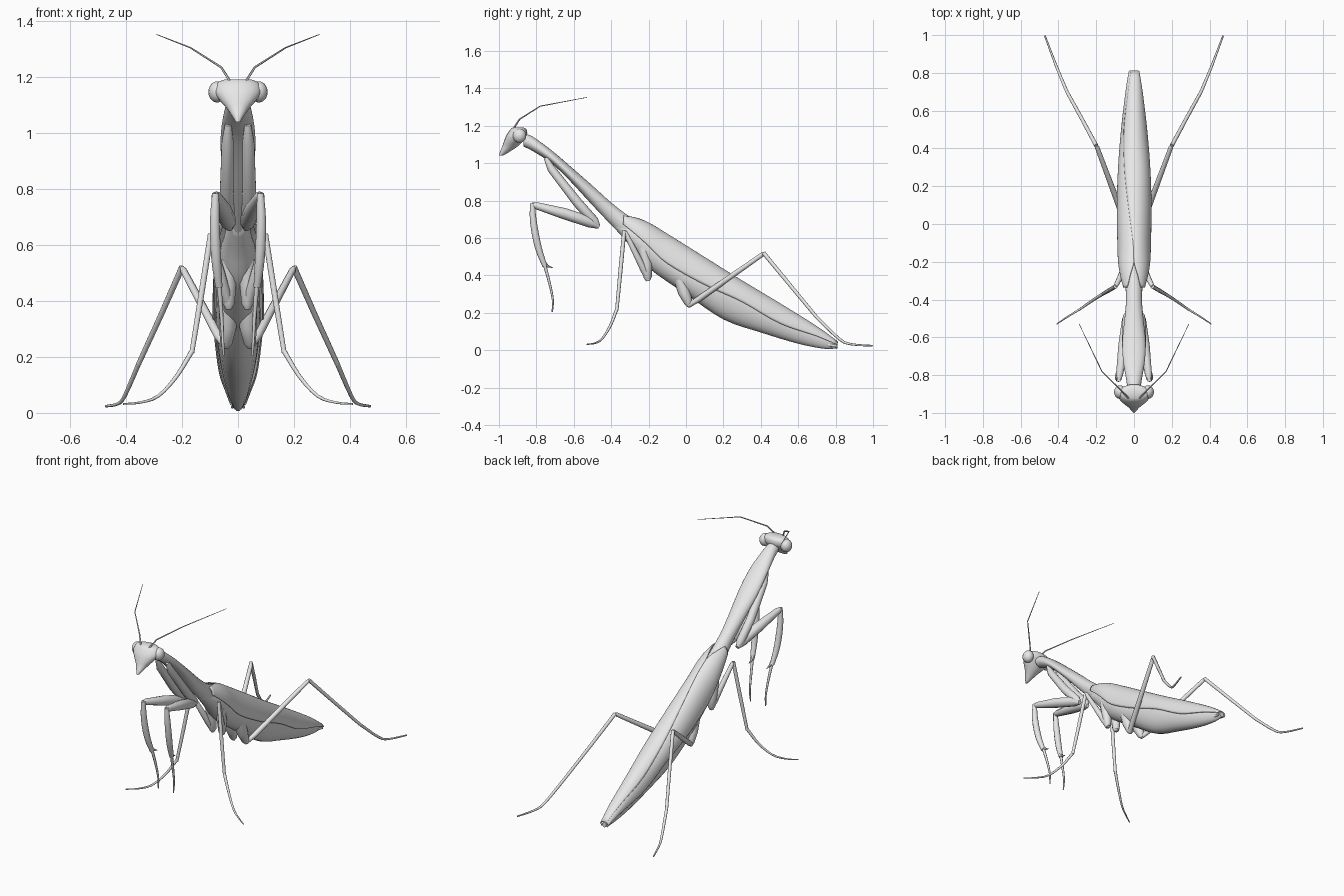
import bpy
import bmesh
from math import sin, cos, pi, acos
from mathutils import Vector

cube = bpy.data.objects.get("Cube")
if cube:
    bpy.data.objects.remove(cube, do_unlink=True)

grey = bpy.data.materials.new("plain_grey")
grey.use_nodes = True
grey.diffuse_color = (0.8, 0.8, 0.8, 1)
grey.node_tree.nodes["Principled BSDF"].inputs["Base Color"].default_value = grey.diffuse_color


def smooth(rows, steps=4):
    """Catmull-Rom interpolation through rows of equal length."""
    pts = [Vector(r) for r in rows]
    pts = [2 * pts[0] - pts[1]] + pts + [2 * pts[-1] - pts[-2]]
    out = []
    for a, b, c, d in zip(pts, pts[1:], pts[2:], pts[3:]):
        for i in range(steps):
            t = i / steps
            out.append(b + (c - a) * (t / 2) + (2 * a - 5 * b + 4 * c - d) * (t * t / 2)
                       + (3 * b - a - 3 * c + d) * (t ** 3 / 2))
    return out + [pts[-2]]


def skin(bm, rings, closed=True):
    """Bridge consecutive rings of points, capping the ends of closed ones."""
    rows = [[bm.verts.new(p) for p in ring] for ring in rings]
    count = len(rows[0])
    for a, b in zip(rows, rows[1:]):
        for i in range(count if closed else count - 1):
            j = (i + 1) % count
            bm.faces.new((a[i], a[j], b[j], b[i]))
    if closed:
        bm.faces.new(rows[0][::-1])
        bm.faces.new(rows[-1])


def tube(bm, path, radii, side=1, sides=10):
    """Tapered round tube along a path."""
    pts = [Vector((p[0] * side, p[1], p[2])) for p in path]
    rings = []
    for i, p in enumerate(pts):
        axis = (pts[min(i + 1, len(pts) - 1)] - pts[max(i - 1, 0)]).normalized()
        u = axis.cross(Vector((1, 0, 0))).normalized()
        v = axis.cross(u)
        rings.append([p + radii[i] * (u * cos(2 * pi * k / sides) + v * sin(2 * pi * k / sides))
                      for k in range(sides)])
    skin(bm, rings)


def ball(bm, centre, size):
    made = bmesh.ops.create_uvsphere(bm, u_segments=16, v_segments=10, radius=1)["verts"]
    for v in made:
        v.co = Vector([c + s * k for c, s, k in zip(centre, size, v.co)])


def finish(bm, name, thickness=0):
    bmesh.ops.recalc_face_normals(bm, faces=bm.faces[:])
    mesh = bpy.data.meshes.new(name)
    bm.to_mesh(mesh)
    bm.free()
    obj = bpy.data.objects.new(name, mesh)
    bpy.context.collection.objects.link(obj)
    mesh.materials.append(grey)
    if thickness:
        shell = obj.modifiers.new("thickness", "SOLIDIFY")
        shell.thickness = thickness
        shell.offset = 0
    bpy.ops.object.select_all(action="DESELECT")
    obj.select_set(True)
    bpy.context.view_layer.objects.active = obj
    bpy.ops.object.shade_smooth_by_angle(angle=0.8)


def section(y, width, middle, top, bottom, sides=24):
    """Upright oval with separate heights above and below its middle."""
    ring = []
    for k in range(sides):
        a = 2 * pi * k / sides
        height = top - middle if sin(a) > 0 else middle - bottom
        ring.append((width * cos(a), y, middle + height * sin(a)))
    return ring


# Long neck shield: y, half width, middle, top, bottom
neck = [(-.87, .035, 1.125, 1.16, 1.09), (-.82, .042, 1.1, 1.142, 1.065),
        (-.72, .058, 1.03, 1.07, 1.0), (-.62, .062, .94, .985, .905),
        (-.5, .05, .83, .88, .775), (-.4, .042, .74, .79, .67),
        (-.3, .045, .65, .715, .57), (-.2, .03, .6, .675, .5)]
bm = bmesh.new()
skin(bm, [section(*r) for r in smooth(neck)])
finish(bm, "neck_shield")

# Abdomen under the wings
belly = [(-.38, .03, .68, .73, .65), (-.3, .05, .62, .68, .56), (-.2, .068, .55, .63, .44),
         (0, .078, .4, .53, .3), (.2, .08, .32, .41, .165), (.4, .066, .21, .285, .095),
         (.6, .045, .115, .165, .035), (.74, .026, .06, .08, .008), (.81, .014, .03, .04, .01)]
bm = bmesh.new()
skin(bm, [section(*r) for r in smooth(belly)])
for side in (-1, 1):
    tube(bm, [(.012, .76, .03), (.02, .81, .02)], [.01, .005], side)
finish(bm, "abdomen")

# Folded wings: y, half width, edge height, top, reach past the centre line
wing = [(-.335, .055, .68, .728, -.035), (-.27, .072, .63, .71, -.02),
        (-.2, .083, .57, .68, 0), (-.1, .087, .48, .62, .005), (.1, .09, .365, .495, .03),
        (.3, .083, .27, .37, .05), (.5, .067, .155, .25, .052),
        (.7, .043, .08, .125, .03), (.81, .025, .03, .045, .015)]


def make_wing(name, side, scale, overlaps):
    bm = bmesh.new()
    rings = []
    for y, width, edge, top, reach in smooth(wing):
        reach = reach if overlaps else min(reach, 0)
        last = acos(max(-1, -reach / width))
        angles = [-.12 + (last + .12) * k / 16 for k in range(17)]
        rings.append([(side * scale * width * cos(a), y, edge + scale * (top - edge) * sin(a))
                      for a in angles])
    skin(bm, rings, closed=False)
    finish(bm, name, .006)


make_wing("left_wing", 1, 1, True)
make_wing("right_wing", -1, .98, False)

# Triangular head: height, half width, front y, back y
face = [(1.192, .045, -.925, -.87), (1.18, .075, -.94, -.852), (1.15, .085, -.96, -.85),
        (1.12, .068, -.972, -.87), (1.09, .042, -.982, -.9), (1.06, .021, -.995, -.945),
        (1.04, .008, -1, -.98)]
bm = bmesh.new()
rings = []
for z, width, front, back in smooth(face, 3):
    mid, depth = (front + back) / 2, (back - front) / 2
    rings.append([(width * cos(2 * pi * k / 20), mid + depth * sin(2 * pi * k / 20), z)
                  for k in range(20)])
skin(bm, rings)
finish(bm, "head")

# Paired parts
for side, word in ((1, "left"), (-1, "right")):
    bm = bmesh.new()
    ball(bm, (side * .074, -.89, 1.147), (.032, .036, .038))
    finish(bm, word + "_eye")

    bm = bmesh.new()
    tube(bm, [(.025, -.925, 1.18), (.06, -.89, 1.235), (.17, -.78, 1.305), (.29, -.53, 1.352)],
         [.005, .004, .003, .0015], side, 6)
    finish(bm, word + "_antenna")

    # Grasping leg: hip, spined thigh, shin with hook, thin foot
    bm = bmesh.new()
    tube(bm, [(.035, -.75, 1.03), (.037, -.72, .97), (.04, -.58, .79), (.035, -.49, .69),
              (.033, -.47, .665)], [.012, .022, .026, .025, .012], side)
    tube(bm, [(.03, -.465, .66), (.035, -.51, .685), (.055, -.65, .73), (.077, -.8, .773),
              (.08, -.825, .78)], [.012, .03, .03, .019, .01], side)
    tube(bm, smooth([(.08, -.822, .785), (.083, -.815, .68), (.078, -.79, .55),
                     (.068, -.755, .45)], 3),
         [.013 + .006 * sin(pi * k / 9) for k in range(10)], side)
    tube(bm, [(.068, -.76, .47), (.064, -.74, .45), (.062, -.71, .44)], [.012, .007, .001], side, 6)
    tube(bm, smooth([(.068, -.757, .46), (.06, -.73, .36), (.055, -.712, .27),
                     (.052, -.715, .205)], 3), [.009 - .0006 * k for k in range(10)], side, 8)
    finish(bm, word + "_front_leg")

    # Middle leg
    bm = bmesh.new()
    tube(bm, [(.035, -.23, .55), (.035, -.21, .46), (.033, -.205, .39), (.033, -.205, .37)],
         [.03, .03, .022, .01], side)
    tube(bm, [(.033, -.2, .375), (.045, -.225, .43), (.095, -.325, .63), (.097, -.33, .64)],
         [.014, .019, .012, .006], side)
    tube(bm, [(.097, -.33, .64), (.13, -.35, .43), (.165, -.37, .215)], [.011, .011, .009], side)
    tube(bm, smooth([(.165, -.37, .22), (.22, -.405, .13), (.285, -.45, .06),
                     (.35, -.49, .037), (.41, -.53, .032)], 3),
         [.009 - .0005 * k for k in range(13)], side, 8)
    finish(bm, word + "_middle_leg")

    # Hind leg
    bm = bmesh.new()
    tube(bm, [(.035, -.03, .38), (.037, -.01, .31), (.042, .015, .25), (.045, .02, .232)],
         [.035, .033, .022, .01], side)
    tube(bm, [(.045, .015, .24), (.07, .07, .275), (.195, .405, .51), (.2, .415, .52)],
         [.013, .016, .012, .007], side)
    tube(bm, [(.2, .415, .52), (.275, .555, .35), (.355, .7, .175)], [.011, .01, .009], side)
    tube(bm, smooth([(.355, .7, .175), (.405, .82, .06), (.43, .885, .032),
                     (.472, .997, .024)], 3), [.009 - .0005 * k for k in range(10)], side, 8)
    finish(bm, word + "_hind_leg")
